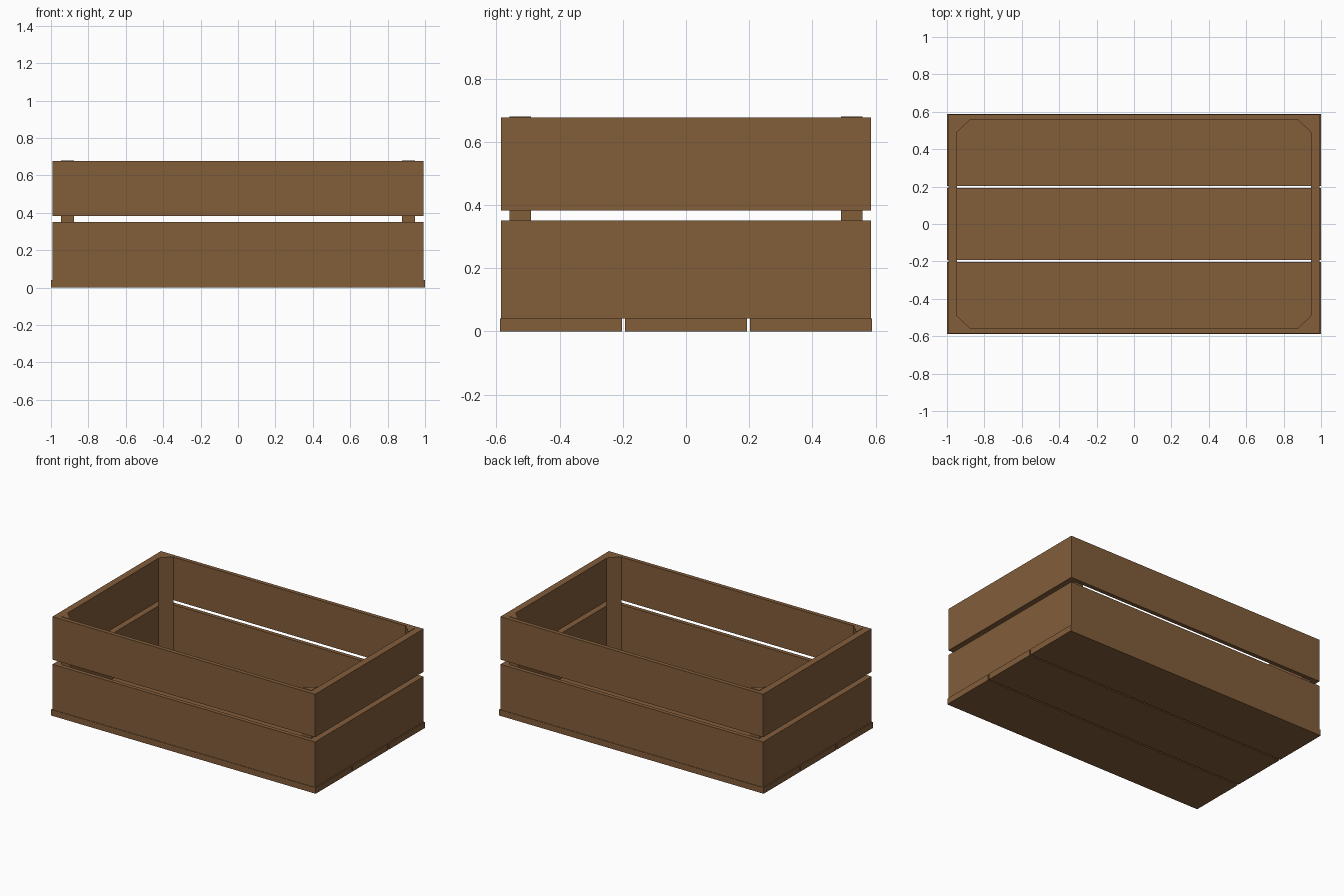
import bpy, bmesh

if "Cube" in bpy.data.objects:
    bpy.data.objects.remove(bpy.data.objects["Cube"])

wood = bpy.data.materials.new("brown_wood")
wood.diffuse_color = (0.223, 0.109, 0.042, 1)
wood.use_nodes = True
wood.node_tree.nodes["Principled BSDF"].inputs["Base Color"].default_value = wood.diffuse_color


def make_object(name, bm):
    bmesh.ops.recalc_face_normals(bm, faces=bm.faces[:])
    mesh = bpy.data.meshes.new(name)
    bm.to_mesh(mesh)
    bm.free()
    mesh.materials.append(wood)
    obj = bpy.data.objects.new(name, mesh)
    bpy.context.collection.objects.link(obj)
    return obj


def prism(name, outline, z0, z1):
    """Vertical solid from a flat outline."""
    bm = bmesh.new()
    low = [bm.verts.new((x, y, z0)) for x, y in outline]
    high = [bm.verts.new((x, y, z1)) for x, y in outline]
    bm.faces.new(low)
    bm.faces.new(high)
    n = len(outline)
    for i in range(n):
        j = (i + 1) % n
        bm.faces.new((low[i], low[j], high[j], high[i]))
    return make_object(name, bm)


def rect(x, y):
    return [(-x, -y), (x, -y), (x, y), (-x, y)]


def frame(name, outer, inner, z0, z1):
    """Rectangular ring of four boards."""
    bm = bmesh.new()
    rings = [[bm.verts.new((x, y, z)) for x, y in rect(*size)]
             for size, z in ((outer, z0), (outer, z1), (inner, z1), (inner, z0))]
    for k in range(4):
        a, b = rings[k], rings[(k + 1) % 4]
        for i in range(4):
            j = (i + 1) % 4
            bm.faces.new((a[i], a[j], b[j], b[i]))
    return make_object(name, bm)


# Three floor planks with narrow gaps
for i in (-1, 0, 1):
    c = i * 0.396
    prism(f"floor_plank_{i + 2}",
          [(-1, c - 0.193), (1, c - 0.193), (1, c + 0.193), (-1, c + 0.193)], 0, 0.041)

# Lower and upper wall boards
OUTER, INNER = (0.993, 0.586), (0.946, 0.558)
frame("lower_wall_boards", OUTER, INNER, 0.041, 0.351)
frame("upper_wall_boards", OUTER, INNER, 0.383, 0.677)

# Triangular corner posts
for sx, side in ((-1, "left"), (1, "right")):
    for sy, end in ((-1, "front"), (1, "back")):
        prism(f"{end}_{side}_corner_post",
              [(sx * 0.946, sy * 0.558), (sx * 0.877, sy * 0.558), (sx * 0.946, sy * 0.49)],
              0.041, 0.68)
